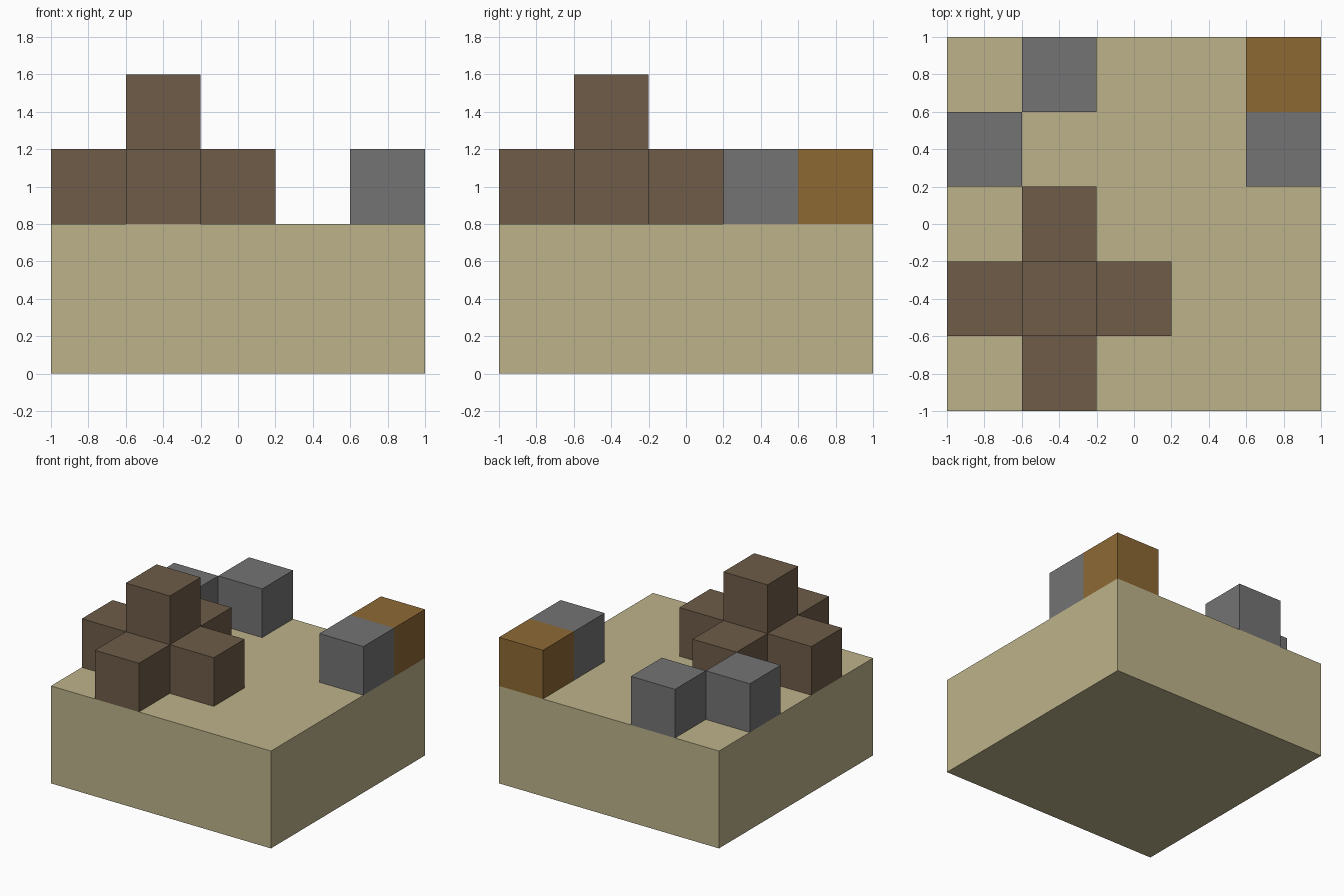
import bpy

if "Cube" in bpy.data.objects:
    bpy.data.objects.remove(bpy.data.objects["Cube"], do_unlink=True)

SIZE = 0.4      # edge of one block
GROUND = 0.8    # top of the slab


def material(name, rgb):
    mat = bpy.data.materials.new(name)
    mat.use_nodes = True
    colour = (*rgb, 1)
    mat.diffuse_color = colour
    mat.node_tree.nodes["Principled BSDF"].inputs["Base Color"].default_value = colour
    return mat


sand = material("sand", (0.51, 0.45, 0.255))
brown = material("earth brown", (0.156, 0.107, 0.065))
grey = material("stone grey", (0.174, 0.174, 0.174))
ochre = material("ochre wood", (0.27, 0.141, 0.034))


def box(name, centre, size, mat):
    bpy.ops.mesh.primitive_cube_add(size=1, location=centre)
    obj = bpy.context.object
    obj.name = name
    obj.scale = size
    bpy.ops.object.transform_apply(location=False, rotation=False, scale=True)
    obj.data.materials.append(mat)


def block(name, column, row, layer, mat):
    # Grid cells count from the middle of the slab
    centre = (column * SIZE, row * SIZE, GROUND + (layer + 0.5) * SIZE)
    box(name, centre, (SIZE, SIZE, SIZE), mat)


# Ground slab
box("ground_slab", (0, 0, GROUND / 2), (2, 2, GROUND), sand)

# Cross-shaped mound with a raised middle
block("mound_core", -1, -1, 0, brown)
block("mound_top", -1, -1, 1, brown)
for side, dx, dy in (("left", 1, 0), ("right", -1, 0), ("back", 0, 1), ("front", 0, -1)):
    block("mound_" + side, dx - 1, dy - 1, 0, brown)

# Loose stones and the corner wooden block
for side, column, row in (("back", -1, 2), ("right", -2, 1), ("left", 2, 1)):
    block("stone_" + side, column, row, 0, grey)
block("wood_block", 2, 2, 0, ochre)
